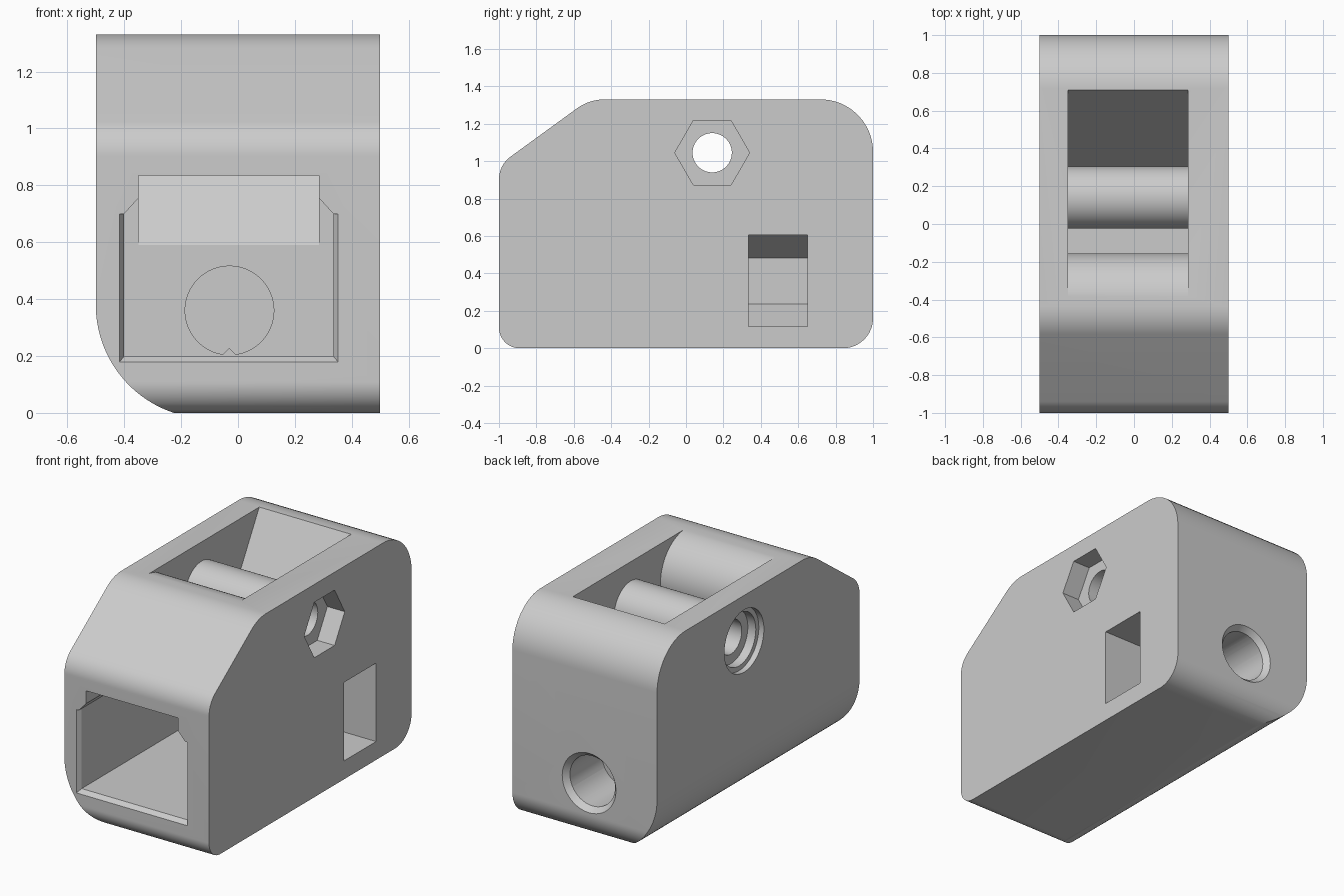
import bpy, bmesh, math
from mathutils import Vector

if "Cube" in bpy.data.objects:
    bpy.data.objects.remove(bpy.data.objects["Cube"], do_unlink=True)


def fillet(corners, steps=14):
    """Round each (u, v, radius) corner of a closed outline."""
    out = []
    for i, (a, b, r) in enumerate(corners):
        p = Vector((a, b))
        if not r:
            out.append(p)
            continue
        u = (Vector(corners[i - 1][:2]) - p).normalized()
        v = (Vector(corners[(i + 1) % len(corners)][:2]) - p).normalized()
        half = u.angle(v) / 2
        centre = p + (u + v).normalized() * r / math.sin(half)
        d0 = p + u * r / math.tan(half) - centre
        d1 = p + v * r / math.tan(half) - centre
        for k in range(steps + 1):
            out.append(centre + d0.lerp(d1, k / steps).normalized() * r)
    return out


def ring(a, b, r, n=64, phase=0.0):
    return [(a + r * math.cos(phase + math.tau * k / n),
             b + r * math.sin(phase + math.tau * k / n)) for k in range(n)]


def loft(name, axis, lo, hi, pts, end_pts=None):
    """Solid between two matching outlines along the x or y axis."""
    bm = bmesh.new()

    def place(p, d):
        return bm.verts.new((d, p[0], p[1]) if axis == "X" else (p[0], d, p[1]))

    first = [place(p, lo) for p in pts]
    last = [place(p, hi) for p in (end_pts or pts)]
    bm.faces.new(first)
    bm.faces.new(last)
    for i in range(len(first)):
        bm.faces.new((first[i - 1], first[i], last[i], last[i - 1]))
    bmesh.ops.recalc_face_normals(bm, faces=bm.faces)
    mesh = bpy.data.meshes.new(name)
    bm.to_mesh(mesh)
    bm.free()
    obj = bpy.data.objects.new(name, mesh)
    bpy.context.scene.collection.objects.link(obj)
    return obj


def combine(target, tool, operation="DIFFERENCE"):
    mod = target.modifiers.new(tool.name, "BOOLEAN")
    mod.operation, mod.solver, mod.object = operation, "EXACT", tool
    bpy.context.view_layer.objects.active = target
    bpy.ops.object.modifier_apply(modifier=mod.name)
    bpy.data.objects.remove(tool, do_unlink=True)


# Key positions
LEFT, RIGHT = -0.35, 0.285      # inner pocket walls
MID = -0.03                     # bore and nut centre in x
BORE_Z = 0.36
PIN = (0.14, 1.045)             # cross pin in y, z
END = 0.285                     # back wall of the chamber

# Housing: side outline limited by the front outline
side = fillet([(-1, 0, 0.11), (1, 0, 0.16), (1, 1.33, 0.28),
               (-0.5175, 1.33, 0.25), (-1, 0.979, 0.15)])
housing = loft("housing", "X", -0.5, 0.5, side)
belly = [(-0.1 - 0.4 * math.cos(t), 0.38 - 0.4 * math.sin(t))
         for t in [k * 1.3 / 24 for k in range(25)]]
front = belly + [(0.6, -0.006), (0.6, 1.5), (-0.5, 1.5)]
combine(housing, loft("front_outline", "Y", -1.2, 1.2, front), "INTERSECT")

# Front chamber and its flared mouth
chamber = [(-0.4, 0.2), (0.335, 0.2), (0.335, 0.7), (RIGHT, 0.755),
           (LEFT, 0.755), (-0.4, 0.7)]
combine(housing, loft("chamber", "Y", -1.1, END, chamber))
combine(housing, loft("mouth_flare", "Y", -1.005, -0.97,
                      [(-0.42, 0.175), (0.355, 0.175), (0.355, 0.7), (-0.42, 0.7)],
                      [(-0.398, 0.202), (0.333, 0.202), (0.333, 0.7), (-0.398, 0.7)]))

# Passage to the top, with a rounded lip in front and a sloped back
lip = [(-0.405 + 0.25 * math.cos(t), 1.083 + 0.248 * math.sin(t))
       for t in [math.radians(-90 + 175 * k / 32) for k in range(33)]]
passage = ([(END, 0.5), (-1.1, 0.5), (-1.1, 0.835)] + lip
           + [(lip[-1][0], 1.45), (0.779, 1.45), (0.71, 1.33), (END, 0.59)])
combine(housing, loft("passage", "X", LEFT, RIGHT, passage))

# Cross roller with its pin hole, hex pocket and stepped recess
combine(housing, loft("roller", "X", LEFT - 0.01, RIGHT + 0.01, ring(*PIN, 0.165)), "UNION")
combine(housing, loft("pin_hole", "X", -0.7, 0.7, ring(*PIN, 0.105)))
combine(housing, loft("hex_pocket", "X", 0.38, 0.6, ring(*PIN, 0.2, 6)))
combine(housing, loft("round_recess", "X", -0.6, -0.41, ring(*PIN, 0.165)))
combine(housing, loft("recess_step", "X", -0.6, -0.465, ring(*PIN, 0.195)))

# Rear bore with countersink
combine(housing, loft("bore", "Y", 0.2, 1.2, ring(MID, BORE_Z, 0.156)))
combine(housing, loft("countersink", "Y", 0.965, 1.005,
                      ring(MID, BORE_Z, 0.155), ring(MID, BORE_Z, 0.19)))

# Side slot ending in half a hexagon
R = 0.245
half_hex = [(MID + R * math.cos(math.radians(a)), BORE_Z + R * math.sin(math.radians(a)))
            for a in (90, 150, 210, 270)]
slot = [(0.6, BORE_Z + R)] + half_hex + [(0.6, BORE_Z - R)]
combine(housing, loft("nut_slot", "Y", 0.335, 0.65, slot))

# Small ribs at the top and bottom of the bore
for s in (-1, 1):
    rib = [(MID - 0.03, BORE_Z + s * 0.162), (MID + 0.03, BORE_Z + s * 0.162),
           (MID, BORE_Z + s * 0.132)]
    combine(housing, loft("bore_rib", "Y", 0.29, 0.33, rib), "UNION")

# Material and shading
grey = bpy.data.materials.new("light_grey")
grey.use_nodes = True
colour = (0.6, 0.6, 0.6, 1)
grey.diffuse_color = colour
grey.node_tree.nodes["Principled BSDF"].inputs["Base Color"].default_value = colour
housing.data.materials.clear()
housing.data.materials.append(grey)
for o in bpy.context.selected_objects:
    o.select_set(False)
housing.select_set(True)
bpy.context.view_layer.objects.active = housing
bpy.ops.object.shade_smooth_by_angle(angle=math.radians(28))
